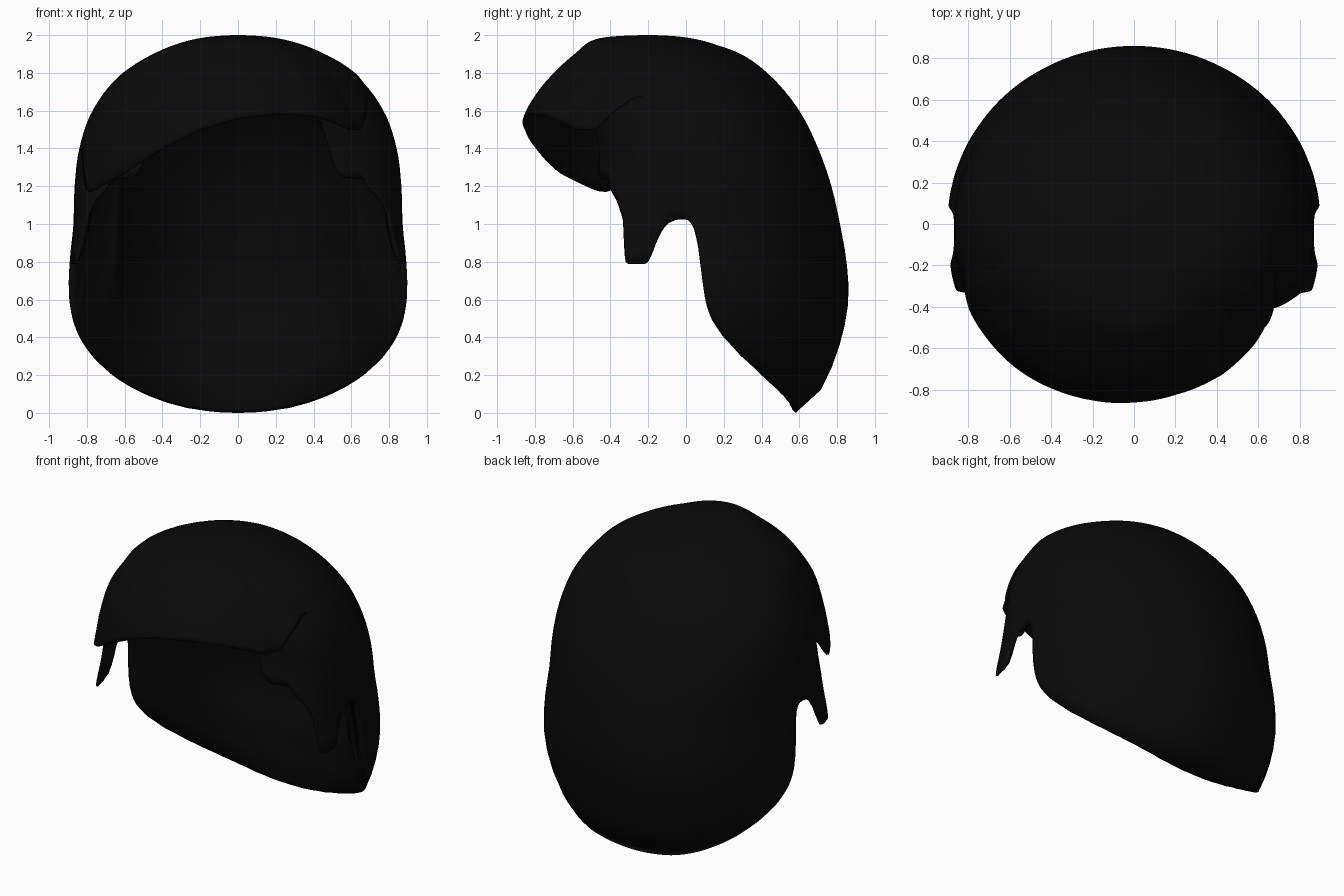
import bpy, bmesh, math

if "Cube" in bpy.data.objects:
    bpy.data.objects.remove(bpy.data.objects["Cube"])

mat = bpy.data.materials.new("black_hair")
mat.diffuse_color = (0.003, 0.003, 0.003, 1)
mat.use_nodes = True
mat.node_tree.nodes["Principled BSDF"].inputs["Base Color"].default_value = mat.diffuse_color


def lerp(points, x):
    for (x0, y0), (x1, y1) in zip(points, points[1:]):
        if x <= x1:
            return y0 + (y1 - y0) * max(0, (x - x0) / (x1 - x0))
    return points[-1][1]


def smooth_curve(points, x):
    """Hermite interpolation with averaged slopes."""
    n = len(points)
    slope = lambda i, j: (points[j][1] - points[i][1]) / (points[j][0] - points[i][0])
    for i in range(n - 1):
        x0, y0 = points[i]
        x1, y1 = points[i + 1]
        if x <= x1 or i == n - 2:
            m0 = slope(max(i - 1, 0), i + 1)
            m1 = slope(i, min(i + 2, n - 1))
            h = x1 - x0
            t = min(1, max(0, (x - x0) / h))
            return ((2*t**3 - 3*t*t + 1) * y0 + (t**3 - 2*t*t + t) * h * m0
                    + (3*t*t - 2*t**3) * y1 + (t**3 - t*t) * h * m1)


def hair_shell(name, top, sections, rim, thickness, front_power, side_power, sink, cols=480, rows=32):
    """Dome of elliptical sections (z, half width, front y, back y, centre y),
    hanging from the crown down to a rim height given per angle (0 = front).
    The wall (thickness per angle) thins out towards the rim."""
    tables = [[(math.sqrt(max(0, top - s[0])), s[k]) for s in sections] for k in range(1, 5)]
    step = 360 / cols
    rims = [sum(lerp(rim, -180 + step * c + d) for d in (-1, -0.5, 0, 0.5, 1)) / 5 for c in range(cols)]
    bm = bmesh.new()
    crown = bm.verts.new((0, sections[0][4], top))
    weights = [0.5]
    rings = []
    for c in range(cols):
        deg = -180 + step * c
        a = math.radians(deg)
        u_end = math.sqrt(top - rims[c])
        near = [(rims[(c + k) % cols], k * step * 0.015) for k in range(-20, 21, 2)]
        k = lerp(sink, deg)
        ring = []
        for r in range(1, rows + 1):
            u = u_end * r / rows
            z = top - u * u
            w, yf, yb, yc = (smooth_curve(t, u) for t in tables)
            sx, cy = math.sin(a), math.cos(a)
            if cy > 0:
                y = yc - (yc - yf) * cy ** lerp(front_power, z) * k
                sx = math.copysign(abs(sx) ** lerp(side_power, z), sx)
            else:
                y = yc - (yb - yc) * cy * k
            ring.append(bm.verts.new((w * sx * k, y, z)))
            gap = min(math.hypot(max(0, z - zr), d) for zr, d in near)
            blend = lerp([(0, 0.5), (4, 1)], r)
            wall = 0.5 * (1 - blend) + lerp(thickness, abs(deg)) * blend / thickness[-1][1]
            weights.append(min(1, wall) * max(0.12, math.sqrt(min(1, gap / 0.3))))
        rings.append(ring)
    for c in range(cols):
        p, q = rings[c], rings[(c + 1) % cols]
        bm.faces.new((crown, p[0], q[0]))
        for r in range(rows - 1):
            bm.faces.new((p[r], p[r + 1], q[r + 1], q[r]))
    bm.normal_update()
    if crown.normal.z < 0:
        bmesh.ops.reverse_faces(bm, faces=bm.faces)
    me = bpy.data.meshes.new(name)
    bm.to_mesh(me)
    bm.free()
    ob = bpy.data.objects.new(name, me)
    bpy.context.collection.objects.link(ob)
    me.materials.append(mat)
    group = ob.vertex_groups.new(name="wall")
    for i, wt in enumerate(weights):
        group.add([i], wt, "REPLACE")
    sol = ob.modifiers.new("thickness", "SOLIDIFY")
    sol.thickness = thickness[-1][1]
    sol.offset = -1
    sol.vertex_group = "wall"
    bpy.context.view_layer.objects.active = ob
    ob.select_set(True)
    bpy.ops.object.shade_smooth_by_angle(angle=math.radians(60))
    ob.select_set(False)
    return ob


# Cap: back hair, side locks and sideburns, same on both sides
cap_sections = [
    (1.985, 0, -0.18, -0.18, -0.18),
    (1.95, 0.29, -0.45, 0.15, -0.16),
    (1.90, 0.43, -0.50, 0.29, -0.13),
    (1.80, 0.61, -0.57, 0.43, -0.10),
    (1.60, 0.77, -0.57, 0.60, -0.05),
    (1.40, 0.84, -0.52, 0.70, -0.02),
    (1.20, 0.865, -0.56, 0.77, 0),
    (1.00, 0.872, -0.59, 0.815, 0),
    (0.80, 0.895, -0.61, 0.85, 0),
    (0.60, 0.90, -0.62, 0.86, 0),
    (0.40, 0.865, -0.62, 0.825, 0),
    (0.20, 0.785, -0.62, 0.755, 0),
    (0.10, 0.72, -0.60, 0.70, 0),
    (0.04, 0.66, -0.58, 0.645, 0),
    (0.00, 0.60, -0.58, 0.58, 0)]
half_rim = [(0, 1.68), (31, 1.64), (34, 1.5), (36, 1.32), (39, 1.26), (42, 1.245), (51, 1.24), (54, 1.18),
            (60, 1.12), (65, 1.03), (66.5, 0.97), (67, 0.82), (68.5, 0.79), (79, 0.79), (80.5, 0.82),
            (83, 0.92), (86, 1.0), (89.5, 1.03), (92, 1.01), (94, 0.94), (95.3, 0.8),
            (96.3, 0.62), (99, 0.5), (104, 0.4), (112, 0.295), (122, 0.2), (130, 0.14), (138, 0.092),
            (146, 0.055), (155, 0.026), (165, 0.009), (172, 0.002), (180, 0)]
cap_rim = [(-a, z) for a, z in reversed(half_rim[1:])] + half_rim
hair_shell("back_hair_and_sideburns", 1.985, cap_sections, cap_rim, [(0, 0.08), (85, 0.1), (110, 0.2), (180, 0.2)],
           [(0, 0.65), (1.45, 0.65), (1.75, 1)], [(0.8, 0.55), (1.2, 1)], [(-180, 1), (180, 1)])

# Fringe: swept top layer, long on the left, parted on the right
fringe_sections = [
    (2.00, 0, -0.2, -0.2, -0.2),
    (1.985, 0.20, -0.45, 0.03, -0.2),
    (1.90, 0.46, -0.59, 0.29, -0.15),
    (1.80, 0.62, -0.70, 0.43, -0.10),
    (1.70, 0.70, -0.785, 0.53, -0.06),
    (1.58, 0.785, -0.855, 0.60, -0.03),
    (1.40, 0.85, -0.90, 0.69, 0),
    (1.27, 0.87, -0.93, 0.74, 0),
    (1.15, 0.89, -0.95, 0.78, 0)]
fringe_rim = [(-180, 1.80), (-130, 1.75), (-95, 1.55), (-76, 1.38), (-68, 1.22), (-64, 1.17),
              (-60, 1.175), (-44, 1.27), (-28, 1.40), (-14, 1.50), (0, 1.56), (15, 1.585),
              (30, 1.575), (40, 1.54), (48, 1.50), (56, 1.50), (64, 1.60), (72, 1.67), (90, 1.70),
              (130, 1.72), (155, 1.78), (180, 1.80)]
hair_shell("swept_fringe", 2.0, fringe_sections, fringe_rim, [(0, 0.08), (180, 0.08)],
           [(0, 1), (2, 1)], [(0, 1), (2, 1)],
           [(-180, 0.95), (-100, 0.96), (-72, 1), (32, 1), (54, 0.955), (68, 0.985), (85, 1), (125, 0.985), (150, 0.95), (180, 0.95)])
